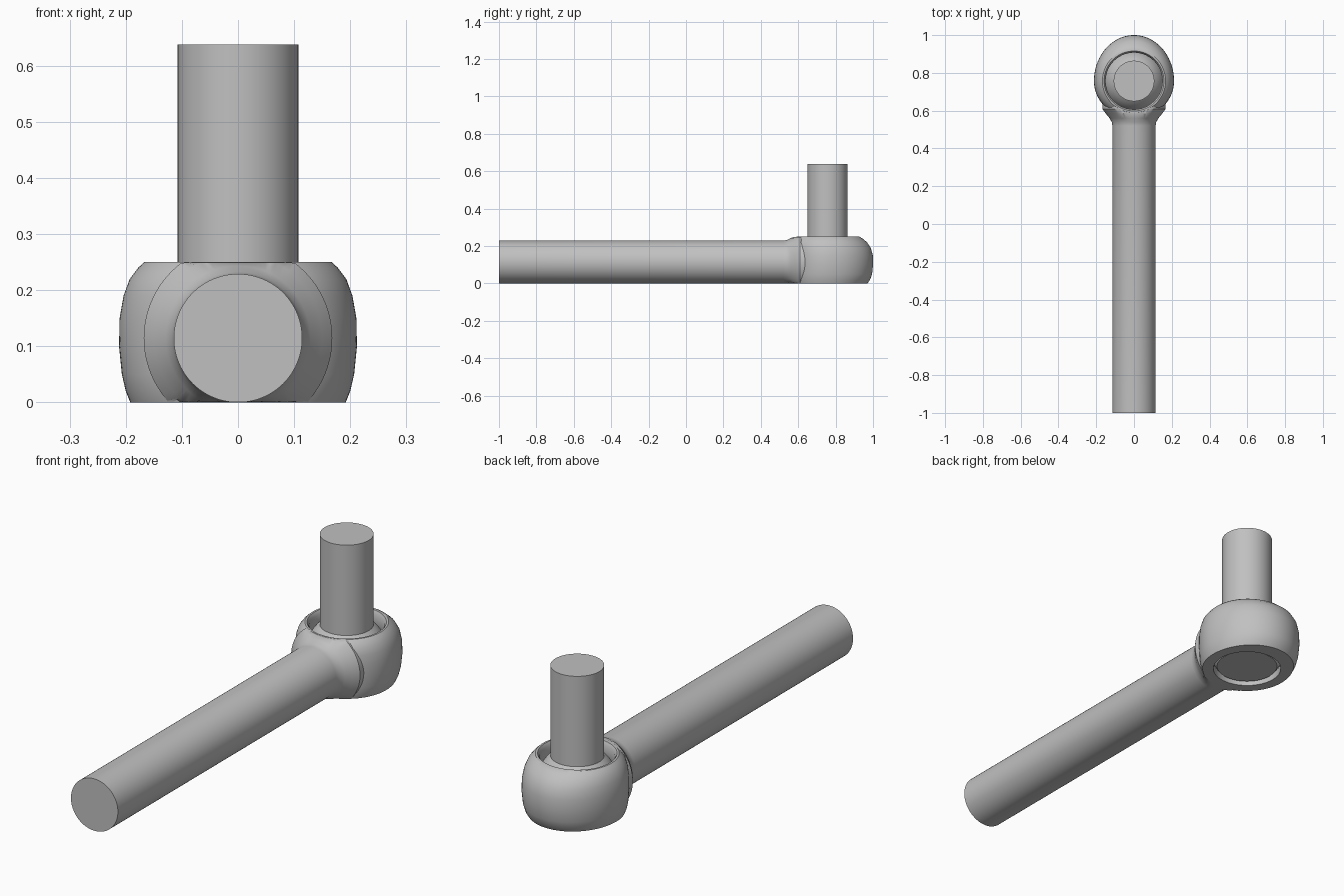
import bpy, bmesh
from math import sin, cos, pi, sqrt, radians, copysign
from mathutils import Matrix

if "Cube" in bpy.data.objects:
    bpy.data.objects.remove(bpy.data.objects["Cube"])

AXIS_Z = 0.1145     # height of rod axis and ball centre
HUB_Y = 0.757       # position of the ball joint
BALL_R = 0.165
SEG = 96

steel = bpy.data.materials.new("grey steel")
steel.use_nodes = True
steel.diffuse_color = (0.53, 0.53, 0.53, 1)
steel.node_tree.nodes["Principled BSDF"].inputs["Base Color"].default_value = (0.53, 0.53, 0.53, 1)


def loft(name, rings):
    """Closed solid skinned through a list of rings of points."""
    bm = bmesh.new()
    loops = [[bm.verts.new(p) for p in ring] for ring in rings]
    for a, b in zip(loops, loops[1:]):
        for i in range(SEG):
            j = (i + 1) % SEG
            bm.faces.new((a[i], a[j], b[j], b[i]))
    bm.faces.new(loops[0])
    bm.faces.new(loops[-1])
    bmesh.ops.recalc_face_normals(bm, faces=bm.faces)
    mesh = bpy.data.meshes.new(name)
    bm.to_mesh(mesh)
    bm.free()
    mesh.materials.append(steel)
    ob = bpy.data.objects.new(name, mesh)
    bpy.context.collection.objects.link(ob)
    return ob


def circle(r, z):
    return [(r * cos(2 * pi * i / SEG), HUB_Y + r * sin(2 * pi * i / SEG), z) for i in range(SEG)]


def activate(ob):
    bpy.ops.object.select_all(action='DESELECT')
    ob.select_set(True)
    bpy.context.view_layer.objects.active = ob


def combine(ob, tool, operation):
    tool.hide_render = True
    mod = ob.modifiers.new(operation.lower(), 'BOOLEAN')
    mod.operation, mod.object, mod.solver = operation, tool, 'EXACT'
    activate(ob)
    bpy.ops.object.modifier_apply(modifier=mod.name)
    bpy.data.objects.remove(tool)


# Housing: egg-shaped hub, fuller at the back, rounded towards the top
def hub_ring(z, half_width, back):
    ring = []
    for i in range(SEG):
        a = 2 * pi * i / SEG
        reach = back if sin(a) > 0 else min(half_width, 0.198)
        ring.append((half_width * cos(a), HUB_Y + reach * sin(a), z))
    return ring


levels = [(0, .192, .213), (.02, .200, .227), (.05, .207, .238), (.1, .212, .243),
          (.15, .211, .242), (.19, .204, .231), (.22, .193, .211), (.24, .178, .187), (.25, .167, .17)]
housing = loft("rod_and_housing", [hub_ring(*lv) for lv in levels])


# Rod: plain bar whose neck flares into the hub
def rod_ring(y, r):
    ring = []
    for i in range(SEG):
        a = 2 * pi * i / SEG
        z = AXIS_Z + r * sin(a)
        ring.append((r * cos(a), y, min(max(z, 0.0005), 0.2495)))
    return ring


neck = [(-1, .1145), (.52, .1145), (.54, .118), (.56, .129), (.585, .15), (.61, .168), (.66, .168)]
combine(housing, loft("rod", [rod_ring(*n) for n in neck]), 'UNION')

# Socket bore with a chamfered mouth
bore = [(.145, -.02), (.145, .03), (.16, .07), (.167, .1145), (.163, .15),
        (.15, .19), (.15, .236), (.159, .2505), (.159, .27)]
combine(housing, loft("socket_cutter", [circle(*b) for b in bore]), 'DIFFERENCE')

# Ball stud: ball with a flat underside, running into the upright pin
PIN_R = 0.1075
low, high = -0.103, sqrt(BALL_R ** 2 - PIN_R ** 2)
rings = []
for i in range(25):
    h = low + (high - low) * i / 24
    rings.append(circle(sqrt(BALL_R ** 2 - h * h), AXIS_Z + h))
rings.append(circle(PIN_R, 0.638))
stud = loft("ball_stud", rings)

for ob in (housing, stud):
    activate(ob)
    bpy.ops.object.shade_smooth_by_angle(angle=radians(32))
